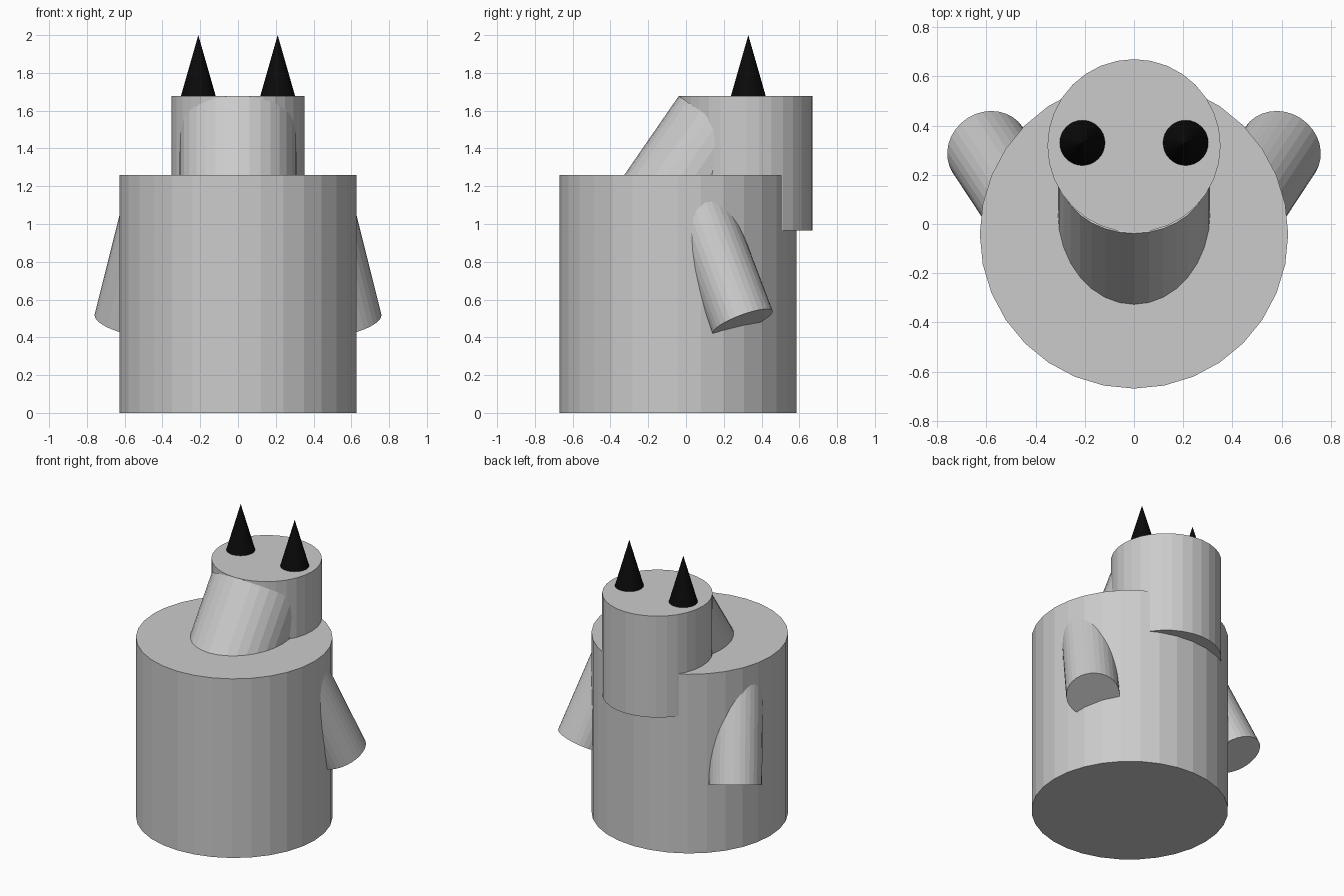
import bpy
from mathutils import Vector

if "Cube" in bpy.data.objects:
    bpy.data.objects.remove(bpy.data.objects["Cube"])

SIDES = 32


def tube(name, start, end, r1, r2=None):
    """Flat-sided cylinder or cone running from start to end."""
    start, end = Vector(start), Vector(end)
    axis = end - start
    bpy.ops.mesh.primitive_cone_add(
        vertices=SIDES, radius1=r1, radius2=r1 if r2 is None else r2,
        depth=axis.length, location=(start + end) / 2,
        rotation=Vector((0, 0, 1)).rotation_difference(axis).to_euler())
    obj = bpy.context.object
    obj.name = name
    return obj


black = bpy.data.materials.new("black")
black.diffuse_color = (0.003, 0.003, 0.003, 1)
black.use_nodes = True
black.node_tree.nodes["Principled BSDF"].inputs["Base Color"].default_value = black.diffuse_color

# Body, head and the slanted neck joining them
tube("body", (0, -0.042, 0), (0, -0.042, 1.26), 0.627)
tube("head", (0, 0.318, 0.965), (0, 0.318, 1.678), 0.352)
neck_top = Vector((0, 0.217, 1.502))
neck_dir = Vector((0, 0.568, 0.823))
tube("neck", neck_top - neck_dir * 0.75, neck_top, 0.31)

# Arms and horns on both sides
arm_dir = Vector((0.228, 0.346, -0.911))
for side, label in ((-1, "left"), (1, "right")):
    mirror = Vector((side, 1, 1))
    hand = Vector((0.594, 0.30, 0.48))
    shoulder = hand - arm_dir * 0.73
    tube(label + "_arm", shoulder * mirror, hand * mirror, 0.17)
    horn = tube(label + "_horn", (side * 0.21, 0.33, 1.678),
                (side * 0.21, 0.33, 2.0), 0.092, 0)
    horn.data.materials.append(black)
